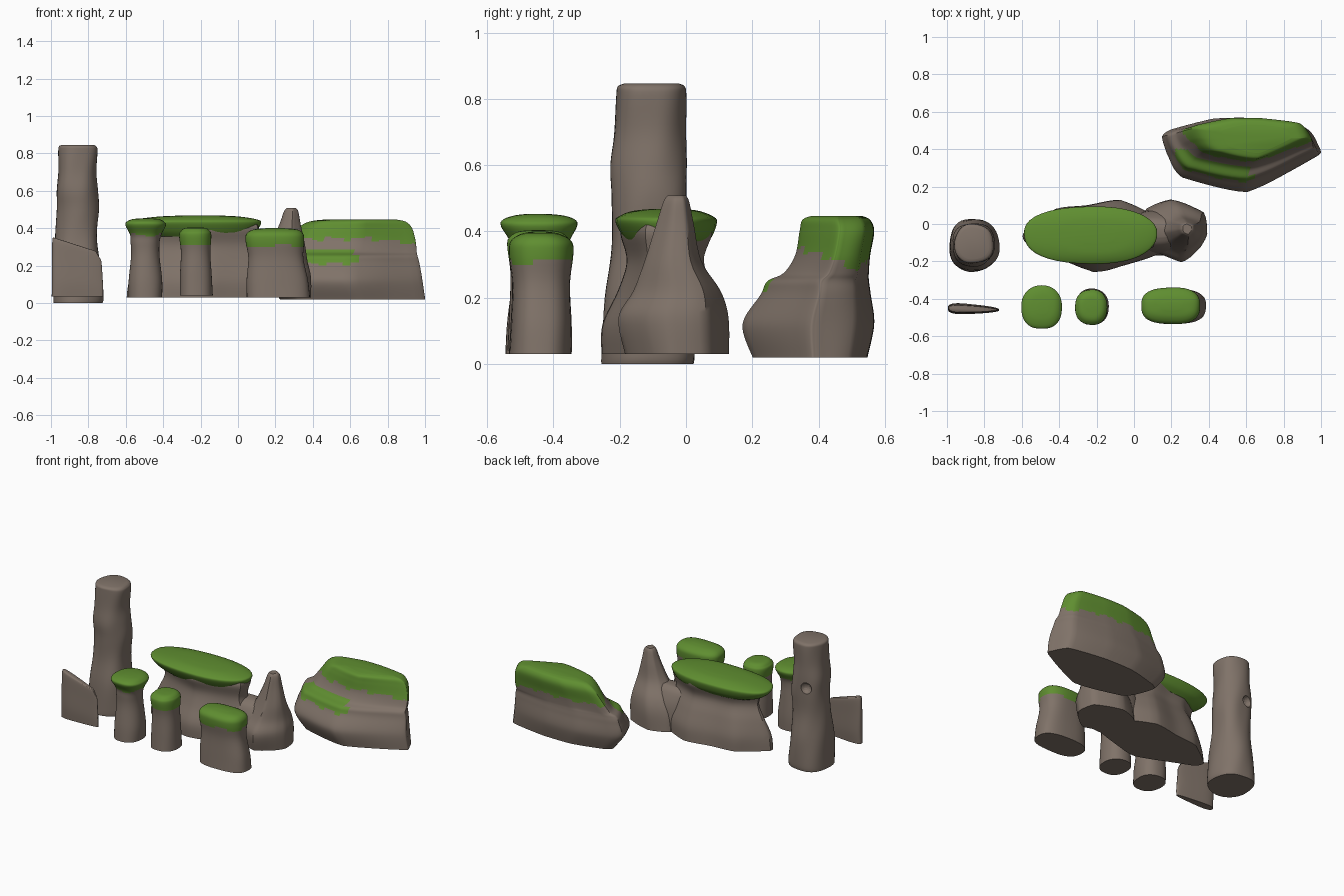
import bpy, bmesh, math, random


def material(name, rgb):
    m = bpy.data.materials.new(name)
    m.diffuse_color = (*rgb, 1)
    return m


ROCK = material("brown rock", (0.215, 0.170, 0.140))
MOSS = material("green moss", (0.115, 0.270, 0.030))


def catmull(a, b, c, d, t):
    return 0.5 * (2 * b + (c - a) * t + (2 * a - 5 * b + 4 * c - d) * t * t
                  + (3 * b - a - 3 * c + d) * t ** 3)


def oval(n, power):
    """Unit rounded outline, higher power is boxier."""
    pts = []
    for i in range(n):
        a = 2 * math.pi * i / n
        c, s = math.cos(a), math.sin(a)
        pts.append((math.copysign(abs(c) ** (2 / power), c),
                    math.copysign(abs(s) ** (2 / power), s)))
    return pts


def resample(poly, k):
    """Split each side of a polygon in k, rounding the corners a little."""
    out = []
    m = len(poly)
    for i in range(m):
        q = [poly[(i + j) % m] for j in (-1, 0, 1, 2)]
        for s in range(k):
            t = s / k
            p = []
            for ax in (0, 1):
                lin = q[1][ax] * (1 - t) + q[2][ax] * t
                p.append(0.5 * (lin + catmull(*[v[ax] for v in q], t)))
            out.append(p)
    return out


def rock(name, levels, outline=None, power=2.3, rough=0.02, seed=1,
         moss=None, warp=None, steps=5):
    """Loft outline through levels of (z, x0, x1, y0, y1)."""
    rnd = random.Random(seed)
    ph = [rnd.uniform(0, 6.28) for _ in range(4)]
    outline = outline or oval(40, power)
    rows = []
    for i in range(len(levels) - 1):
        q = [levels[max(0, min(len(levels) - 1, i + j))] for j in (-1, 0, 1, 2)]
        for s in range(steps):
            rows.append([catmull(*v, s / steps) for v in zip(*q)])
    rows.append(levels[-1])
    bm = bmesh.new()
    rings = []
    for z, x0, x1, y0, y1 in rows:
        ring = []
        for u, v in outline:
            a = math.atan2(v, u)
            r = 1 + rough * (math.sin(3 * a + ph[0] + 9 * z)
                             + 0.7 * math.sin(5 * a + ph[1] - 14 * z)) - rough * 0.5
            p = ((x0 + x1) / 2 + u * r * (x1 - x0) / 2,
                 (y0 + y1) / 2 + v * r * (y1 - y0) / 2, z)
            ring.append(bm.verts.new(warp(*p) if warp else p))
        rings.append(ring)
    n = len(outline)
    for lo, hi in zip(rings, rings[1:]):
        for i in range(n):
            bm.faces.new((lo[i], lo[(i + 1) % n], hi[(i + 1) % n], hi[i]))
    bm.faces.new(rings[0][::-1])
    bm.faces.new(rings[-1])
    bmesh.ops.recalc_face_normals(bm, faces=bm.faces)
    for f in bm.faces:
        c = f.calc_center_median()
        f.material_index = 1 if moss and moss(c.x, c.y, c.z) else 0
    me = bpy.data.meshes.new(name)
    bm.to_mesh(me)
    bm.free()
    me.materials.append(ROCK)
    me.materials.append(MOSS)
    ob = bpy.data.objects.new(name, me)
    bpy.context.collection.objects.link(ob)
    bpy.ops.object.select_all(action='DESELECT')
    bpy.context.view_layer.objects.active = ob
    ob.select_set(True)
    bpy.ops.object.shade_smooth_by_angle(angle=math.radians(40))
    return ob


def above(h, wave=0.008):
    return lambda x, y, z: z > h + wave * math.sin(31 * x + 23 * y)


# Tall pillar with a small hollow on its back
pillar = rock("tall_pillar", [
    (0.0, -0.99, -0.725, -0.255, 0.025), (0.04, -0.99, -0.72, -0.255, 0.028),
    (0.2, -0.985, -0.735, -0.25, 0.02), (0.36, -0.975, -0.75, -0.225, 0.0),
    (0.5, -0.97, -0.742, -0.222, 0.005), (0.6, -0.972, -0.75, -0.228, 0.005),
    (0.7, -0.963, -0.758, -0.218, 0.0), (0.81, -0.962, -0.75, -0.212, 0.0),
    (0.837, -0.958, -0.757, -0.208, -0.004), (0.846, -0.94, -0.775, -0.19, -0.02)],
    seed=3)
bpy.ops.mesh.primitive_uv_sphere_add(segments=16, ring_count=10, radius=0.038,
                                     location=(-0.895, 0.005, 0.55))
cutter = bpy.context.object
cutter.name = "hollow_cutter"
cutter.data.materials.append(ROCK)
cutter.hide_render = True
cutter.hide_set(True)
mod = pillar.modifiers.new("hollow", 'BOOLEAN')
mod.operation = 'DIFFERENCE'
mod.object = cutter


# Thin leaning slab, top edge falling to the right
def slab_warp(x, y, z):
    t = (x + 1) / 0.28
    drop = 0.355 - 0.09 * min(t, 0.85) - 0.45 * max(0, t - 0.85)
    return (x, -0.455 + (y + 0.455) * (1.05 - 0.65 * t) - 0.008 * (t - 0.5),
            0.035 + (z - 0.035) * (drop - 0.035) / 0.32)


rock("thin_slab", [
    (0.035, -0.995, -0.72, -0.485, -0.425), (0.12, -0.995, -0.72, -0.49, -0.42),
    (0.24, -0.995, -0.725, -0.485, -0.425), (0.34, -0.993, -0.73, -0.48, -0.43),
    (0.355, -0.985, -0.735, -0.47, -0.44)],
    power=3, rough=0.006, seed=5, warp=slab_warp)

# Mushroom-shaped pillar
rock("mushroom_pillar", [
    (0.03, -0.585, -0.405, -0.545, -0.345), (0.12, -0.585, -0.405, -0.54, -0.345),
    (0.25, -0.573, -0.42, -0.525, -0.355), (0.32, -0.575, -0.42, -0.525, -0.36),
    (0.365, -0.578, -0.41, -0.53, -0.355), (0.415, -0.602, -0.385, -0.56, -0.33),
    (0.435, -0.595, -0.395, -0.555, -0.335), (0.448, -0.565, -0.42, -0.52, -0.37),
    (0.453, -0.52, -0.46, -0.48, -0.42)],
    rough=0.008, seed=2, moss=above(0.365))

# Small round pillar
rock("small_pillar", [
    (0.04, -0.312, -0.135, -0.54, -0.345), (0.15, -0.31, -0.14, -0.535, -0.35),
    (0.27, -0.305, -0.147, -0.53, -0.355), (0.36, -0.315, -0.142, -0.54, -0.35),
    (0.385, -0.305, -0.15, -0.53, -0.36), (0.4, -0.285, -0.17, -0.505, -0.385),
    (0.404, -0.25, -0.2, -0.46, -0.43)],
    rough=0.008, seed=4, moss=above(0.31))

# Low wide block
rock("low_block", [
    (0.03, 0.045, 0.385, -0.535, -0.345), (0.12, 0.045, 0.375, -0.53, -0.345),
    (0.24, 0.055, 0.35, -0.525, -0.35), (0.33, 0.04, 0.355, -0.535, -0.34),
    (0.37, 0.045, 0.35, -0.53, -0.345), (0.392, 0.08, 0.32, -0.50, -0.38),
    (0.4, 0.15, 0.25, -0.46, -0.42)],
    power=2.7, rough=0.008, seed=8, moss=above(0.305))

# Table rock: angular stem, mossy cap, spike and the saddle between them
stem = [(1, -0.45), (0.98, 0.4), (0.4, 1), (-0.1, 0.85), (-0.55, 0.75),
        (-1, 0.05), (-0.9, -0.3), (0, -1), (0.5, -0.8)]
rock("table_stem", [
    (0.03, -0.59, 0.15, -0.255, 0.13), (0.12, -0.58, 0.15, -0.25, 0.125),
    (0.22, -0.54, 0.12, -0.205, 0.09), (0.31, -0.5, 0.09, -0.18, 0.055),
    (0.39, -0.52, 0.105, -0.2, 0.08), (0.42, -0.5, 0.1, -0.19, 0.07)],
    outline=resample(stem, 5), rough=0.01, seed=6)
rock("table_cap", [
    (0.355, -0.48, 0.06, -0.165, 0.05), (0.385, -0.55, 0.1, -0.19, 0.08),
    (0.43, -0.59, 0.125, -0.213, 0.095), (0.447, -0.55, 0.10, -0.2, 0.08),
    (0.462, -0.43, 0.01, -0.16, 0.04), (0.468, -0.3, -0.1, -0.1, -0.01)],
    rough=0.008, seed=7, moss=lambda x, y, z: True)
spike = [(1, -0.1), (0.9, 0.6), (-0.1, 1), (-0.8, 0.7), (-1, 0),
         (-0.7, -0.6), (0.2, -1), (0.8, -0.5)]
rock("spike", [
    (0.03, 0.03, 0.39, -0.185, 0.13), (0.14, 0.05, 0.392, -0.205, 0.128),
    (0.22, 0.1, 0.375, -0.16, 0.105), (0.31, 0.17, 0.36, -0.125, 0.048),
    (0.42, 0.22, 0.335, -0.09, 0.025), (0.49, 0.245, 0.322, -0.068, 0.01),
    (0.508, 0.26, 0.308, -0.055, 0.0)],
    outline=resample(spike, 5), rough=0.01, seed=9)
rock("saddle", [
    (0.03, -0.05, 0.3, -0.17, 0.08), (0.18, -0.05, 0.3, -0.15, 0.07),
    (0.27, -0.05, 0.27, -0.115, 0.035), (0.3, -0.04, 0.25, -0.07, 0.0)],
    rough=0.01, seed=10)


# Big boulder with mossy top and mossy front ledge
def boulder_moss(x, y, z):
    ragged = 0.008 * math.sin(40 * x) + 0.005 * math.sin(83 * x)
    top = z > 0.345 - 0.03 * max(0, (x - 0.75) / 0.2) + ragged - (0.03 if y > 0.48 else 0)
    ledge = y < 0.40 and 0.22 < x < 0.63 and 0.212 + ragged < z < 0.285
    return top or ledge


boulder = [(0.95, -0.05), (1, 0.15), (0.84, 0.75), (0.2, 1), (-0.34, 1),
           (-0.88, 0.7), (-1, 0.5), (-0.93, 0), (-0.74, -0.6), (0.08, -1)]
rock("boulder", [
    (0.02, 0.22, 1.0, 0.20, 0.545), (0.12, 0.15, 0.985, 0.17, 0.565),
    (0.21, 0.17, 0.97, 0.225, 0.555), (0.25, 0.19, 0.96, 0.245, 0.55),
    (0.275, 0.23, 0.955, 0.295, 0.55), (0.33, 0.27, 0.95, 0.33, 0.555),
    (0.40, 0.32, 0.93, 0.343, 0.567), (0.435, 0.38, 0.895, 0.352, 0.555),
    (0.447, 0.47, 0.84, 0.38, 0.53)],
    outline=resample(boulder, 8), rough=0.006, seed=11, moss=boulder_moss, steps=8)
